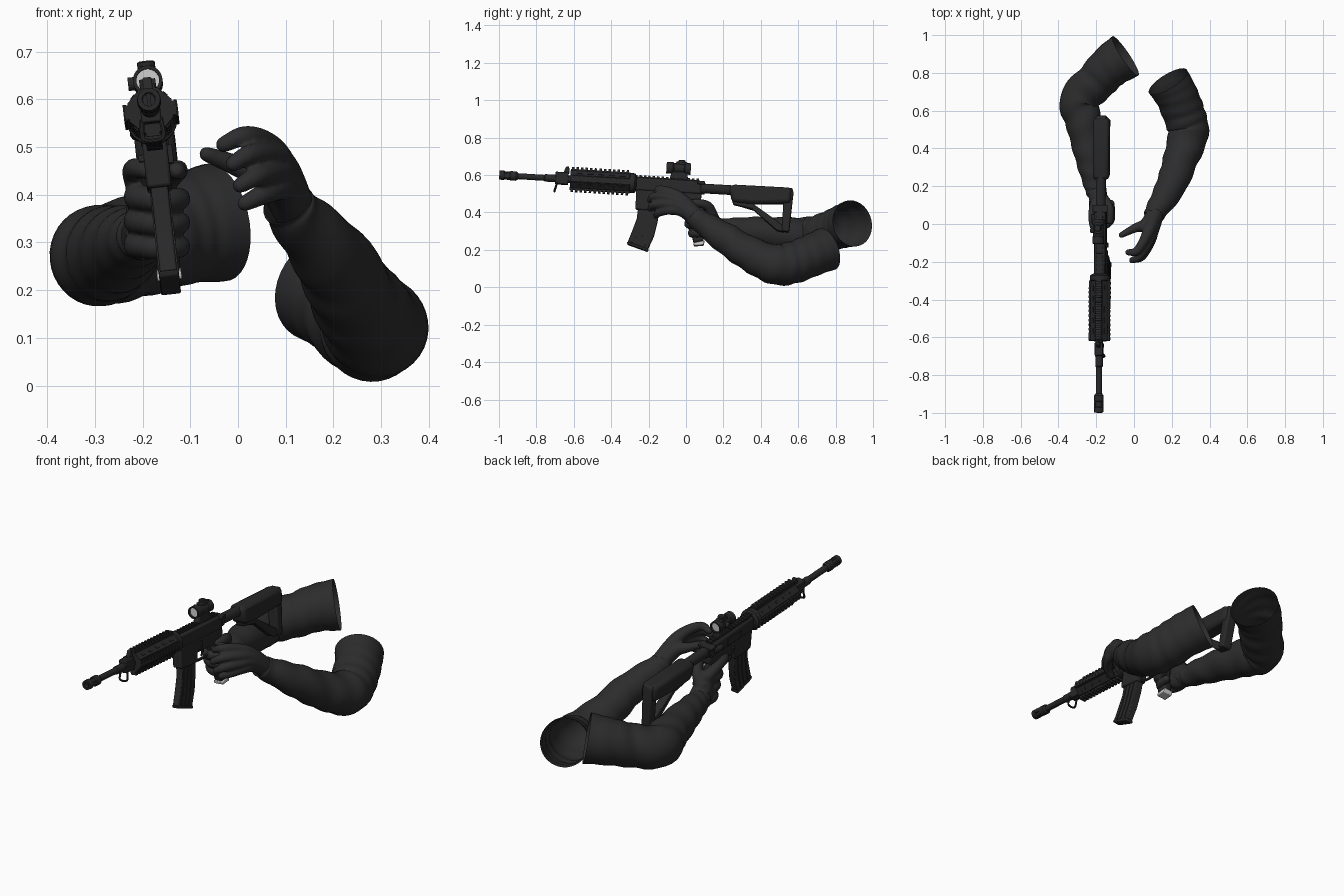
import bpy, bmesh, math
from mathutils import Vector, Matrix

if "Cube" in bpy.data.objects:
    bpy.data.objects.remove(bpy.data.objects["Cube"])

def material(name, v):
    m = bpy.data.materials.new(name)
    m.diffuse_color = (v, v, v, 1)
    m.use_nodes = True
    m.node_tree.nodes["Principled BSDF"].inputs["Base Color"].default_value = m.diffuse_color
    return m
GUN = material("gun black", 0.021)
SLEEVE = material("sleeve charcoal", 0.025)
GLOVE = material("glove charcoal", 0.026)
LIGHT = material("pale grey", 0.6)

# rifle frame: bore along local y, slightly rolled, pitched and yawed
RIFLE = (Matrix.Translation((-.178, 0, .54)) @ Matrix.Rotation(-.009, 4, 'Z')
         @ Matrix.Rotation(-.06, 4, 'X') @ Matrix.Rotation(-.11, 4, 'Y'))

def finish(bm, name, mat, xf=None, angle=.6):
    bmesh.ops.recalc_face_normals(bm, faces=bm.faces)
    me = bpy.data.meshes.new(name)
    bm.to_mesh(me)
    bm.free()
    me.shade_smooth()
    me.set_sharp_from_angle(angle=angle)
    me.materials.append(mat)
    ob = bpy.data.objects.new(name, me)
    bpy.context.collection.objects.link(ob)
    if xf:
        ob.matrix_world = xf
    return ob

def add_prism(bm, pts, w, x0=0):
    """side profile of (y, z) points extruded across x"""
    a = [bm.verts.new((x0 - w / 2, y, z)) for y, z in pts]
    b = [bm.verts.new((x0 + w / 2, y, z)) for y, z in pts]
    bm.faces.new(a)
    bm.faces.new(b[::-1])
    for i in range(len(pts)):
        j = (i + 1) % len(pts)
        bm.faces.new((a[i], b[i], b[j], a[j]))

def prism(name, pts, w, x0=0, bevel=.004, mat=GUN):
    bm = bmesh.new()
    add_prism(bm, pts, w, x0)
    ob = finish(bm, name, mat, RIFLE)
    if bevel:
        m = ob.modifiers.new("bevel", 'BEVEL')
        m.width, m.segments = bevel, 2
    return ob

def rect(y0, y1, z0, z1):
    return [(y0, z0), (y1, z0), (y1, z1), (y0, z1)]

def lathe(name, prof, x=0, z=0, n=24, mat=GUN, rot=None):
    """(y, radius) profile turned around the local y axis"""
    bm = bmesh.new()
    rings = [[bm.verts.new((r * math.cos((k + .5) * math.tau / n), y, r * math.sin((k + .5) * math.tau / n)))
              for k in range(n)] for y, r in prof]
    for a, b in zip(rings, rings[1:]):
        for k in range(n):
            bm.faces.new((a[k], a[k - 1], b[k - 1], b[k]))
    if prof[0] != prof[-1]:
        bm.faces.new(rings[0])
        bm.faces.new(rings[-1][::-1])
    return finish(bm, name, mat, RIFLE @ Matrix.Translation((x, 0, z)) @ (rot or Matrix()))

def sweep(bm, pts, rad, n=20, steps=6, wrinkle=0, cap=True):
    """tube along a smooth path with changing radius"""
    P = [Vector((*p, r)) for p, r in zip(pts, rad)]
    Q = [2 * P[0] - P[1]] + P + [2 * P[-1] - P[-2]]
    path = []
    for i in range(1, len(Q) - 2):
        a, b, c, d = Q[i - 1:i + 3]
        for s in range(steps):
            t = s / steps
            path.append(.5 * (2 * b + (c - a) * t + (2 * a - 5 * b + 4 * c - d) * t * t
                              + (3 * b - a - 3 * c + d) * t ** 3))
    path.append(P[-1])
    cs, rs = [p.xyz for p in path], [p.w for p in path]
    if cap:
        t0, t1 = (cs[0] - cs[1]).normalized(), (cs[-1] - cs[-2]).normalized()
        r0, r1, c0, c1 = rs[0], rs[-1], cs[0], cs[-1]
        for a in (.5, 1, 1.45):
            cs = [c0 + t0 * r0 * math.sin(a)] + cs + [c1 + t1 * r1 * math.sin(a)]
            rs = [r0 * math.cos(a)] + rs + [r1 * math.cos(a)]
    rings, u, m = [], None, len(cs)
    for i, c in enumerate(cs):
        t = (cs[min(i + 1, m - 1)] - cs[max(i - 1, 0)]).normalized()
        u = t.orthogonal() if u is None else u - t * u.dot(t)
        u.normalize()
        v = t.cross(u)
        fade = wrinkle * max(0, 1 - (i / m) ** 3)
        ring = []
        for k in range(n):
            th = k * math.tau / n
            r = rs[i] * (1 + fade * math.sin(i * .95 + 2.2 * math.sin(th + i * .12)))
            ring.append(bm.verts.new(c + r * (math.cos(th) * u + math.sin(th) * v)))
        rings.append(ring)
    for a, b in zip(rings, rings[1:]):
        for k in range(n):
            bm.faces.new((a[k - 1], a[k], b[k], b[k - 1]))
    if cap:
        bm.faces.new(rings[0])
        bm.faces.new(rings[-1][::-1])

# ---- barrel and muzzle
lathe("muzzle_device", [(-1, .014), (-1, .024), (-.975, .025), (-.97, .02), (-.945, .02), (-.94, .025),
                        (-.91, .025), (-.9, .018), (-.97, .014), (-1, .014)])
bm = bmesh.new()
for sx in (-.019, 0, .019):
    add_prism(bm, rect(-.98, -.93, -.022 if sx == 0 else -.01, .022 if sx == 0 else .01), .008, sx)
finish(bm, "muzzle_prongs", GUN, RIFLE)
lathe("barrel", [(-.97, .013), (-.9, .013), (-.9, .016), (-.76, .016), (-.755, .02), (-.6, .02)])
prism("gas_block", rect(-.7, -.63, -.03, .035), .042)
prism("front_sight", [(-.66, .03), (-.625, .03), (-.63, .068), (-.645, .068)], .02)
bm = bmesh.new()
sweep(bm, [(-.02, -.69, -.025), (-.02, -.7, -.065), (.02, -.7, -.065), (.02, -.69, -.025)], [.005] * 4, n=8)
finish(bm, "sling_loop", GUN, RIFLE)

# ---- handguard with four toothed rails
lathe("handguard", [(-.62, .03), (-.62, .05), (-.3, .05), (-.3, .03)], n=8)
lathe("handguard_ring", [(-.305, .045), (-.3, .053), (-.275, .053), (-.265, .04)])
bm = bmesh.new()
for k in range(4):
    start = len(bm.verts)
    add_prism(bm, rect(-.62, -.3, .04, .055), .03)
    for i in range(13):
        y = -.615 + i * .0245
        add_prism(bm, rect(y, y + .013, .05, .066 if k % 2 == 0 else .057), .034)
    bm.verts.ensure_lookup_table()
    bmesh.ops.rotate(bm, verts=bm.verts[start:], matrix=Matrix.Rotation(k * math.pi / 2, 3, 'Y'))
finish(bm, "handguard_rails", GUN, RIFLE)
bm = bmesh.new()
for k in range(4):
    for i in range(5):
        start = len(bm.verts)
        add_prism(bm, rect(-.585 + i * .057, -.555 + i * .057, .045, .0495), .012)
        bm.verts.ensure_lookup_table()
        bmesh.ops.rotate(bm, verts=bm.verts[start:], matrix=Matrix.Rotation((k + .5) * math.pi / 2, 3, 'Y'))
finish(bm, "handguard_vents", GUN, RIFLE)

# ---- receiver
prism("upper_receiver", [(-.28, -.04), (.085, -.04), (.085, .015), (.06, .03), (-.28, .03)], .058, bevel=.01)
bm = bmesh.new()
for i in range(15):
    y = -.275 + i * .0235
    add_prism(bm, rect(y, y + .013, .025, .043), .034)
add_prism(bm, rect(-.275, .07, .02, .036), .028)
finish(bm, "receiver_rail", GUN, RIFLE)
prism("lower_receiver", [(-.265, -.035), (.085, -.035), (.085, -.075), (.03, -.1), (-.125, -.1),
                         (-.13, -.145), (-.262, -.14)], .052, bevel=.006)
prism("ejection_cover", rect(-.16, -.05, -.03, .008), .006, -.03, .002)
prism("bolt_catch", rect(-.12, -.095, -.085, -.045), .012, .03, .002)
prism("magazine_release", rect(-.11, -.09, -.075, -.06), .014, -.03, .002)
prism("charging_handle", rect(.06, .1, .012, .03), .08)
lathe("forward_assist", [(-.0, .012), (.03, .016), (.05, .016), (.055, .01)], x=-.034, z=-.005, n=12)
bm = bmesh.new()
sweep(bm, [(0, -.13, -.1), (0, -.12, -.145), (0, -.02, -.145), (0, .01, -.1)], [.007] * 4, n=8)
sweep(bm, [(0, -.06, -.09), (0, -.05, -.115), (0, -.065, -.135)], [.007, .006, .004], n=8)
finish(bm, "trigger_and_guard", GUN, RIFLE)

# ---- magazine, ribbed
prism("magazine", [(-.248, -.12), (-.135, -.12), (-.14, -.2), (-.155, -.28), (-.183, -.352),
                   (-.293, -.32), (-.27, -.25), (-.252, -.19)], .036)
prism("magazine_base", [(-.297, -.318), (-.293, -.332), (-.183, -.364), (-.178, -.35)], .042)
bm = bmesh.new()
for d in (0, .03, .06):
    add_prism(bm, [(-.235 + d, -.15), (-.223 + d, -.15), (-.238 + d, -.25), (-.262 + d, -.325 - d * .25),
                   (-.274 + d, -.32 - d * .25), (-.25 + d, -.25)], .042)
finish(bm, "magazine_ribs", GUN, RIFLE)

# ---- pistol grip with pale underside
prism("pistol_grip", [(-.01, -.09), (.055, -.08), (.075, -.15), (.115, -.29), (.06, -.305), (.02, -.18)], .05, bevel=.012)
prism("grip_base", [(.058, -.303), (.117, -.288), (.113, -.312), (.062, -.318)], .052, bevel=.003, mat=LIGHT)

# ---- optic
prism("optic_mount", [(-.09, .035), (.01, .035), (0, .075), (-.08, .075)], .036)
lathe("optic_tube", [(-.11, .024), (-.11, .031), (-.075, .031), (-.07, .027), (-.015, .027), (-.01, .031),
                     (.02, .031), (.02, .024), (-.11, .024)], z=.094)
lathe("optic_lens", [(-.1, .0245), (-.098, .0245)], z=.094, mat=LIGHT)
lathe("rear_lens", [(.01, .0245), (.012, .0245)], z=.094, mat=LIGHT)
prism("optic_turret", rect(-.06, 0, .112, .128), .034)
lathe("turret_cap", [(.11, .019), (.136, .019), (.139, .015)], rot=Matrix.Translation((0, -.03, 0)) @ Matrix.Rotation(math.pi / 2, 4, 'X'))
lathe("side_knob", [(.02, .014), (.042, .014)], z=.094,
      rot=Matrix.Translation((0, -.04, 0)) @ Matrix.Rotation(math.pi / 2, 4, 'Z'))

# ---- stock
lathe("buffer_tube", [(.08, .032), (.1, .032), (.1, .026), (.5, .026)], z=-.006)
prism("stock_body", [(.23, .012), (.26, .022), (.565, .024), (.565, -.06), (.35, -.075), (.25, -.07)], .085, bevel=.018)
prism("stock_butt", [(.525, .02), (.568, .024), (.576, 0), (.565, -.215), (.525, -.21)], .055, bevel=.008)
prism("stock_strut", [(.25, -.06), (.35, -.065), (.54, -.185), (.54, -.215), (.5, -.21), (.36, -.1), (.26, -.085)], .042)
prism("stock_lever", [(.27, -.07), (.39, -.1), (.39, -.113), (.27, -.085)], .03, bevel=.002)

# ---- sleeves (open at both ends)
def sleeve(name, pts, rad):
    bm = bmesh.new()
    sweep(bm, pts, rad, n=36, steps=9, wrinkle=.035, cap=False)
    finish(bm, name, SLEEVE, angle=1.2)
sleeve("grip_arm_sleeve",
       [(-.197, .15, .315), (-.206, .2, .31), (-.232, .34, .3), (-.265, .53, .28), (-.29, .655, .272),
        (-.2, .755, .295), (-.125, .835, .325), (-.045, .89, .342)],
       [.05, .058, .076, .095, .104, .107, .115, .125])
sleeve("free_arm_sleeve",
       [(.1, .035, .385), (.118, .07, .36), (.195, .2, .27), (.246, .34, .18), (.287, .48, .122),
        (.265, .58, .135), (.225, .68, .175), (.18, .755, .205)],
       [.05, .058, .08, .092, .108, .112, .113, .118])

# ---- gloves: overlapping tubes fused by remeshing
def glove(name, fingers):
    bm = bmesh.new()
    for pts, rad in fingers:
        sweep(bm, pts, rad, n=14, steps=5)
    ob = finish(bm, name, GLOVE, angle=3)
    r = ob.modifiers.new("fuse", 'REMESH')
    r.mode, r.voxel_size, r.use_smooth_shade = 'VOXEL', .0055, True
    s = ob.modifiers.new("soften", 'SMOOTH')
    s.factor, s.iterations = .5, 3

W = (.122, .075, .36)
F = [.045, .036, .027, .022, .017]
glove("free_hand", [
    ([W, (.085, -.02, .465), (.055, -.085, .508), (.012, -.145, .522), (-.03, -.15, .505)], F),
    ([W, (.095, -.025, .45), (.073, -.1, .48), (.028, -.172, .485), (-.01, -.192, .465)], F),
    ([W, (.1, -.025, .43), (.083, -.1, .445), (.043, -.172, .44), (.005, -.19, .42)], F),
    ([W, (.1, -.015, .41), (.09, -.085, .415), (.052, -.142, .4), (.015, -.16, .382)], F),
    ([W, (.065, 0, .435), (.005, -.022, .458), (-.066, -.058, .485)], [.045, .035, .024, .016])])

W = (-.2, .2, .312)
hand = [([W, (-.19, .14, .34), (-.195, .1, .4)], [.048, .05, .036]),
        ([W, (-.19, .14, .33), (-.19, .11, .31)], [.048, .05, .045]),
        # index finger beside the trigger, thumb round the back
        ([(-.2, .11, .41), (-.218, .05, .445), (-.213, -.01, .455), (-.19, -.06, .45)], [.034, .025, .022, .018]),
        ([(-.19, .14, .37), (-.15, .12, .43), (-.128, .07, .45), (-.128, .015, .45)], [.038, .027, .023, .018])]
for z in (.395, .345, .295):
    d = (.395 - z) * .4
    hand.append(([(-.2, .11 + d, z), (-.21, .04 + d, z), (-.17, -.005 + d, z - .005),
                  (-.126, .02 + d, z - .005), (-.122, .07 + d, z)], [.034, .028, .026, .024, .019]))
glove("grip_hand", hand)
